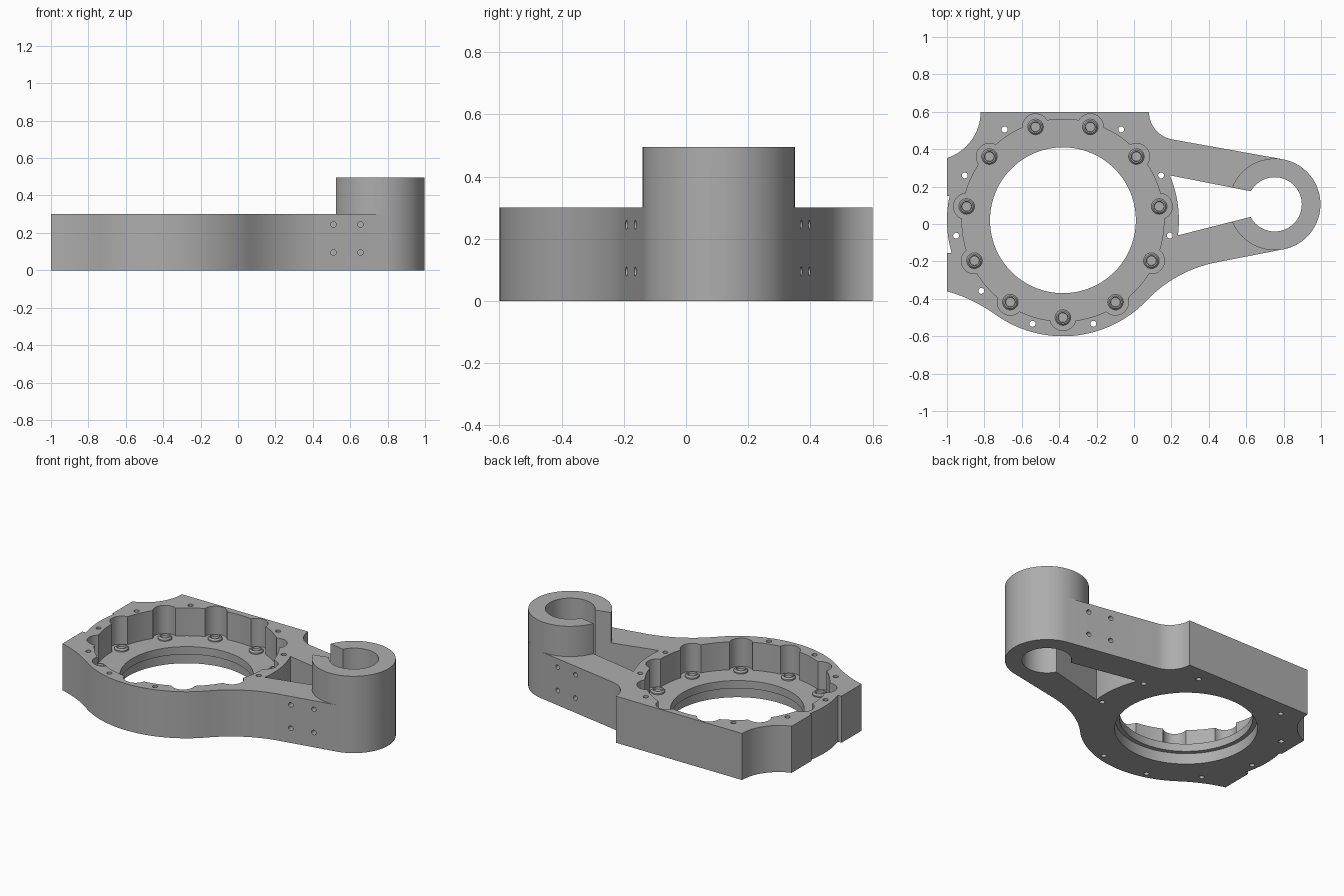
import bpy, bmesh, math
from mathutils import Vector, Matrix

if "Cube" in bpy.data.objects:
    bpy.data.objects.remove(bpy.data.objects["Cube"])

RING = (-0.38, 0.02)      # centre of the large ring
BOSS = (0.752, 0.105)     # centre of the clamp boss

metal = bpy.data.materials.new("grey metal")
metal.diffuse_color = (0.42, 0.42, 0.42, 1)
metal.use_nodes = True
metal.node_tree.nodes["Principled BSDF"].inputs["Base Color"].default_value = metal.diffuse_color


def arc(c, r, a0, a1, n=24):
    """Points along an arc, angles in degrees."""
    return [(c[0] + r * math.cos(math.radians(a0 + (a1 - a0) * i / n)),
             c[1] + r * math.sin(math.radians(a0 + (a1 - a0) * i / n)))
            for i in range(n + 1)]


def circle(c, r, n=96):
    return arc(c, r, 0, 360, n)[:-1]


def curve(p, q, s, n=12):
    """Quadratic curve from p to s, pulled toward q."""
    p, q, s = Vector(p), Vector(q), Vector(s)
    return [tuple(p * (1 - t) ** 2 + q * 2 * t * (1 - t) + s * t * t)
            for t in [i / n for i in range(n + 1)]]


def finish(name, bm):
    bmesh.ops.remove_doubles(bm, verts=bm.verts, dist=1e-5)
    bmesh.ops.recalc_face_normals(bm, faces=bm.faces)
    me = bpy.data.meshes.new(name)
    bm.to_mesh(me)
    bm.free()
    me.materials.append(metal)
    ob = bpy.data.objects.new(name, me)
    bpy.context.collection.objects.link(ob)
    return ob


def prisms(name, outlines, z0, z1):
    """Extrude one or more closed outlines from z0 to z1."""
    bm = bmesh.new()
    for pts in outlines:
        bot = [bm.verts.new((x, y, z0)) for x, y in pts]
        top = [bm.verts.new((x, y, z1)) for x, y in pts]
        bm.faces.new(bot)
        bm.faces.new(top)
        for i in range(len(pts)):
            j = (i + 1) % len(pts)
            bm.faces.new((bot[i], bot[j], top[j], top[i]))
    return finish(name, bm)


def boolean(ob, other, op="DIFFERENCE"):
    m = ob.modifiers.new(op, "BOOLEAN")
    m.object, m.operation, m.solver = other, op, "EXACT"
    bpy.context.view_layer.objects.active = ob
    bpy.ops.object.modifier_apply(modifier=m.name)
    bpy.data.objects.remove(other)


def smooth(ob):
    bpy.ops.object.select_all(action="DESELECT")
    ob.select_set(True)
    bpy.context.view_layer.objects.active = ob
    bpy.ops.object.shade_smooth_by_angle(angle=math.radians(30))


def polar(r, deg):
    a = math.radians(deg)
    return (RING[0] + r * math.cos(a), RING[1] + r * math.sin(a))


# Plate outline: ring underside, lower arm, boss end, upper arm, square back
outline = (
    arc(RING, 0.62, 233.5, 316.3, 40)
    + arc((0.574, -0.892), 0.70, 136.3, 102.4, 16)
    + arc(BOSS, 0.245, -77.6, 79, 40)
    + arc((0.23, 0.60), 0.15, 259, 180, 16)
    + arc((-1.08, 0.60), 0.26, 0, -72, 16)
    + [(-1, 0.15)]
    + arc(RING, 0.62, 167.9, 196.4, 10)
    + [(-1, -0.155)]
    + curve((-1, -0.36), (-0.87, -0.395), polar(0.62, 233.5))
)
bracket = prisms("bracket", [outline], 0, 0.30)

# Tall clamp boss at the arm end
boolean(bracket, prisms("boss", [circle(BOSS, 0.245)], 0, 0.495), "UNION")

# Window between the arms, which also slots the boss
window = arc(RING, 0.62, 22.8, -7.5, 16) + [(0.62, 0.037), (0.70, 0.057),
                                           (0.70, 0.160), (0.62, 0.176)]
boolean(bracket, prisms("window_cut", [window], -0.1, 0.6))
boolean(bracket, prisms("boss_bore", [circle(BOSS, 0.145)], -0.1, 0.6))

# Ring pocket with eleven rounded bolt lobes
R, D, L = 0.54, 0.52, 0.07
half = math.degrees(math.acos((R * R + D * D - L * L) / (2 * R * D)))
spread = math.degrees(math.atan2(R * math.sin(math.radians(half)),
                                 R * math.cos(math.radians(half)) - D))
step = 360 / 11
bolts = [-90 + k * step for k in range(11)]
pocket = []
for a in bolts:
    pocket += arc(polar(D, a), L, a - spread, a + spread, 16)
    pocket += arc(RING, R, a + half, a + step - half, 8)[1:-1]
boolean(bracket, prisms("pocket_cut", [pocket], 0.12, 0.6))

# Through opening with a wider bore below its lip
boolean(bracket, prisms("opening_cut", [circle(RING, 0.39)], -0.1, 0.6))
boolean(bracket, prisms("lower_bore", [circle(RING, 0.417)], -0.1, 0.07))

# Small through holes between the lobes
holes = [circle(polar(0.577, a + step / 2), 0.016, 16)
         for k, a in enumerate(bolts) if k not in (1, 5)]
boolean(bracket, prisms("rim_holes", holes, -0.1, 0.6))

# Four cross holes in the outer side of each arm
bm = bmesh.new()
for x in (0.51, 0.655):
    for z in (0.095, 0.245):
        for y in (-0.19 + 0.22 * (x - 0.51), 0.397 - 0.19 * (x - 0.51)):
            bmesh.ops.create_cone(
                bm, cap_ends=True, segments=16, radius1=0.015, radius2=0.015, depth=0.12,
                matrix=Matrix.Translation((x, y, z)) @ Matrix.Rotation(math.pi / 2, 4, "X"))
boolean(bracket, finish("arm_holes", bm))
smooth(bracket)

# Raised bolt heads with a recessed centre, as lathed profiles
profile = [(0.042, 0.115), (0.042, 0.128), (0.034, 0.138), (0.027, 0.138), (0.025, 0.126)]
bm = bmesh.new()
n = 24
for a in bolts:
    rings = [[bm.verts.new((x, y, z)) for x, y in circle(polar(D, a), r, n)]
             for r, z in profile]
    for lo, hi in zip(rings, rings[1:]):
        for i in range(n):
            j = (i + 1) % n
            bm.faces.new((lo[i], lo[j], hi[j], hi[i]))
    bm.faces.new(rings[-1])
    bm.faces.new(rings[0])
smooth(finish("bolt_heads", bm))
